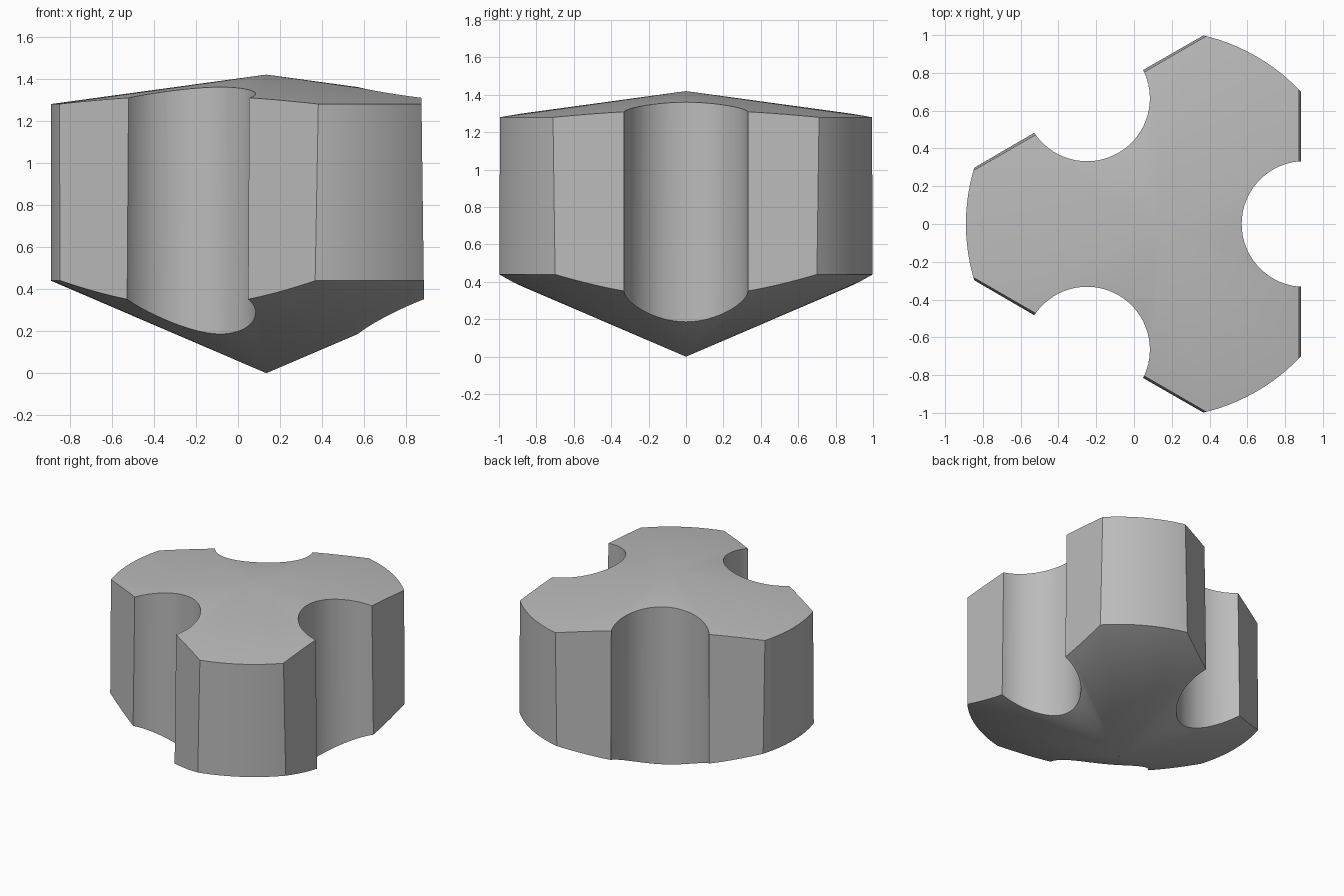
import bpy
from math import cos, sin, pi, radians
from mathutils import Matrix, Vector

if "Cube" in bpy.data.objects:
    bpy.data.objects.remove(bpy.data.objects["Cube"])

AXIS = Vector((0.135, 0, 0))
RADIUS = 1.025
SEGMENTS = 120

grey = bpy.data.materials.new("plain grey")
grey.use_nodes = True
grey.diffuse_color = (0.5, 0.5, 0.5, 1)
grey.node_tree.nodes["Principled BSDF"].inputs["Base Color"].default_value = (0.5, 0.5, 0.5, 1)


def make_object(name, verts, faces):
    mesh = bpy.data.meshes.new(name)
    mesh.from_pydata(verts, [], faces)
    mesh.materials.append(grey)
    obj = bpy.data.objects.new(name, mesh)
    bpy.context.collection.objects.link(obj)
    return obj


# Round body: a cylinder with a shallow cone on top and a steeper one below
def ring(z):
    return [(RADIUS * cos(2 * pi * i / SEGMENTS), RADIUS * sin(2 * pi * i / SEGMENTS), z)
            for i in range(SEGMENTS)]


verts = ring(0.44) + ring(1.28) + [(0, 0, 0), (0, 0, 1.42)]
faces = []
for i in range(SEGMENTS):
    j = (i + 1) % SEGMENTS
    low, high = SEGMENTS * 2, SEGMENTS * 2 + 1
    faces += [(i, j, j + SEGMENTS, i + SEGMENTS), (j, i, low),
              (i + SEGMENTS, j + SEGMENTS, high)]
body = make_object("lobed_body", verts, faces)
body.location = AXIS


def cut(tool):
    tool.hide_render = True
    mod = body.modifiers.new(tool.name, "BOOLEAN")
    mod.operation = "DIFFERENCE"
    mod.solver = "EXACT"
    mod.object = tool
    bpy.context.view_layer.update()
    bpy.ops.object.select_all(action="DESELECT")
    bpy.context.view_layer.objects.active = body
    body.select_set(True)
    bpy.ops.object.modifier_apply(modifier=mod.name)
    bpy.data.objects.remove(tool)


# Three slightly drafted flats, each with a round vertical groove
for k in range(3):
    turn = Matrix.Translation(AXIS) @ Matrix.Rotation(radians(120 * k), 4, "Z")

    bpy.ops.mesh.primitive_cube_add(size=1)
    flat = bpy.context.object
    flat.name = "flat_cutter"
    for v in flat.data.vertices:
        inner = 0.754 if v.co.z < 0 else 0.735
        v.co = (inner if v.co.x < 0 else 1.5, v.co.y * 3, 0 if v.co.z < 0 else 1.5)
    flat.matrix_world = turn
    cut(flat)

    bpy.ops.mesh.primitive_cylinder_add(vertices=64, radius=0.333, depth=3)
    groove = bpy.context.object
    groove.name = "groove_cutter"
    groove.matrix_world = turn @ Matrix.Translation((0.768, 0, 0.7))
    cut(groove)

body.data.materials.clear()
body.data.materials.append(grey)
for p in body.data.polygons:
    p.material_index = 0
bpy.ops.object.shade_smooth_by_angle(angle=radians(25))
